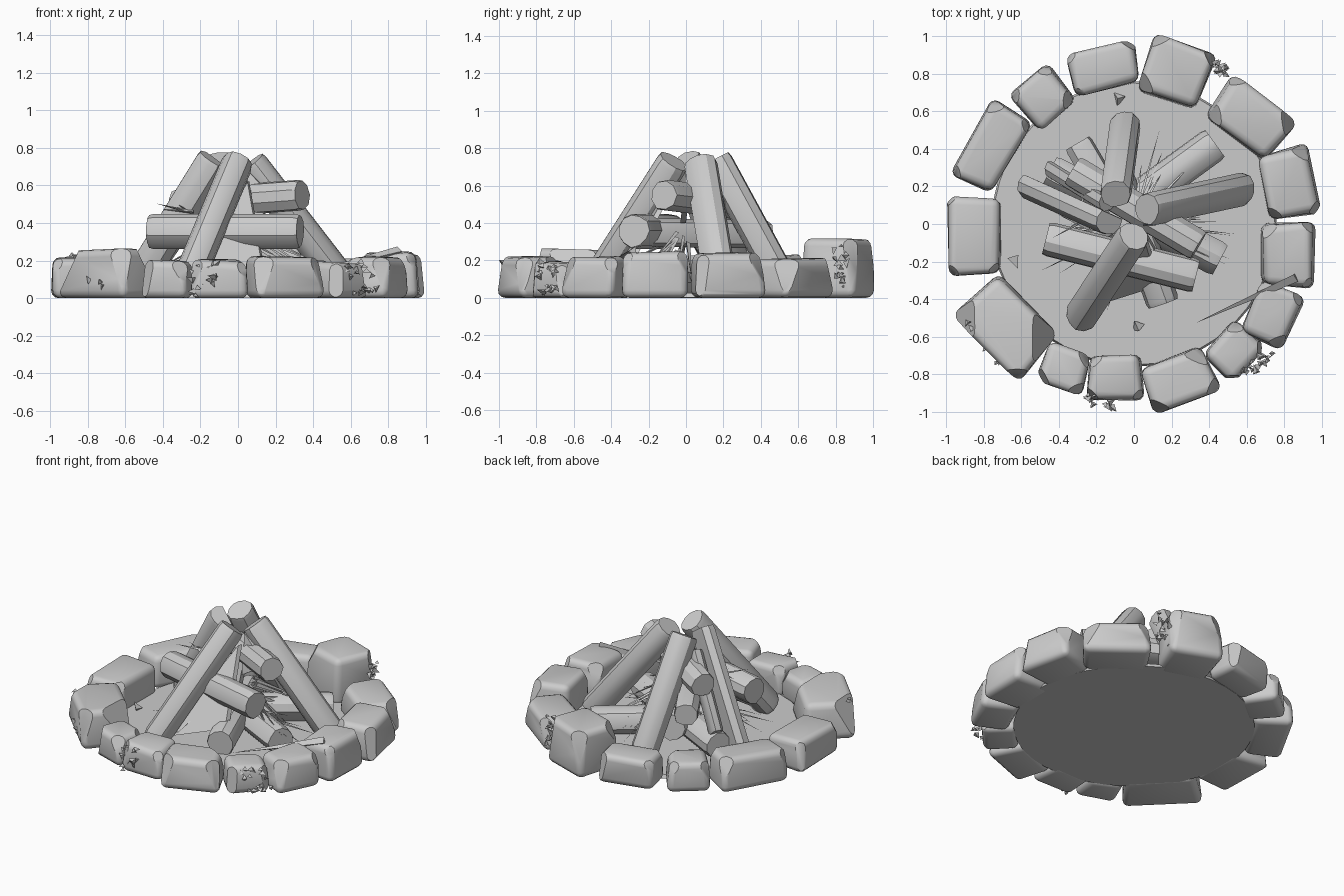
import bpy, bmesh, math, random
from mathutils import Vector as V, Matrix

if "Cube" in bpy.data.objects:
    bpy.data.objects.remove(bpy.data.objects["Cube"])

random.seed(7)
R = random.uniform


def finish(bm, name, smooth=None):
    bmesh.ops.recalc_face_normals(bm, faces=bm.faces)
    me = bpy.data.meshes.new(name)
    bm.to_mesh(me)
    bm.free()
    ob = bpy.data.objects.new(name, me)
    bpy.context.collection.objects.link(ob)
    if smooth:
        bpy.ops.object.select_all(action='DESELECT')
        ob.select_set(True)
        bpy.context.view_layer.objects.active = ob
        bpy.ops.object.shade_smooth_by_angle(angle=math.radians(smooth))
    return ob


def stone(i, x, y, w, d, out, h, cut=.03):
    """Jittered rounded wedge block with chipped corners."""
    bm = bmesh.new()
    bmesh.ops.create_cube(bm, size=1)
    for v in bm.verts:
        s = 1.03 if v.co.y > 0 else 0.94
        t = 0.95 if v.co.z > 0 else 1
        jz = R(-.012, .012) if v.co.z > 0 else 0
        v.co = V((v.co.x * w * s * t + R(-.012, .012),
                  v.co.y * d * t + R(-.012, .012), (v.co.z + .5) * h + jz))
    bmesh.ops.bevel(bm, geom=bm.edges[:], offset=.042, segments=3, profile=.5,
                    affect='EDGES', clamp_overlap=True)
    # two outer corners and one random inner corner knocked off
    for sx, sy, tilt in ((-1, 1, R(.1, .7)), (1, 1, R(.1, .7)), (random.choice((-1, 1)), -1, .7)):
        n = V((sx, sy, tilt)).normalized()
        far = max(v.co.dot(n) for v in bm.verts)
        bmesh.ops.bisect_plane(bm, geom=bm.verts[:] + bm.edges[:] + bm.faces[:],
                               plane_co=n * (far - cut * R(.4, 1)), plane_no=n, clear_outer=True)
        bmesh.ops.holes_fill(bm, edges=[e for e in bm.edges if e.is_boundary])
    bm.transform(Matrix.Translation((x, y, 0)) @ Matrix.Rotation(math.radians(out - 90), 4, 'Z'))
    for v in bm.verts:
        v.co.z = max(v.co.z, 0)
    finish(bm, f"ring_stone_{i}", 35)


def log(name, a, b, r, sides=11, split=False):
    """Log from a to b; a split log has one flat cut side."""
    a, b = V(a), V(b)
    bm = bmesh.new()
    rot = (b - a).to_track_quat('Z', 'Y')
    prof = []
    for k in range(sides):
        t = 2 * math.pi * k / sides
        q = r * R(.95, 1.08)
        p = V((q * math.cos(t), q * math.sin(t), 0))
        if split:
            p.x = min(p.x, .4 * r)
        prof.append(p)
    rings = []
    for t, s in ((0, .93), (.03, 1), (.97, 1), (1, .93)):
        rings.append([bm.verts.new(a.lerp(b, t) + rot @ (p * s)) for p in prof])
    for lo, hi in zip(rings, rings[1:]):
        for k in range(sides):
            m = (k + 1) % sides
            bm.faces.new((lo[k], lo[m], hi[m], hi[k]))
    bm.faces.new(rings[0])
    bm.faces.new(rings[-1])
    for v in bm.verts:
        v.co.z = max(v.co.z, .01)
    finish(bm, name, 32)


def splinter(bm, a, b, r):
    """Thin three-sided spike."""
    a, b = V(a), V(b)
    rot = (b - a).to_track_quat('Z', 'Y')
    base = [bm.verts.new(a + rot @ V((r * math.cos(t), r * math.sin(t), 0))) for t in (0, 2.1, 4.2)]
    tip = bm.verts.new(b)
    bm.faces.new(base)
    for k in range(3):
        bm.faces.new((base[k], base[(k + 1) % 3], tip))


def chip(bm, c, s):
    """Small irregular tetrahedral flake."""
    turn = Matrix.Rotation(R(0, 6.28), 3, V((R(-1, 1), R(-1, 1), R(.2, 1))))
    vs = []
    for p in ((1, 0, -.4), (-.6, .9, -.4), (-.6, -.9, -.4), (0, 0, .6)):
        q = V(c) + turn @ (V(p) * s * R(.6, 1.2))
        vs.append(bm.verts.new((q.x, q.y, max(q.z, 0))))
    for f in ((0, 1, 2), (0, 1, 3), (1, 2, 3), (0, 2, 3)):
        bm.faces.new([vs[k] for k in f])


# ground inside the ring
bm = bmesh.new()
bmesh.ops.create_cone(bm, cap_ends=True, segments=40, radius1=.76, radius2=.75, depth=.025)
bmesh.ops.translate(bm, verts=bm.verts, vec=(0, 0, .0145))
finish(bm, "ground_disc", 35)

# stone ring: x, y, width, depth, outward angle, height (, corner cut)
for i, s in enumerate((
        (-.855, -.06, .42, .28, 180, .21), (-.755, .41, .46, .25, 150, .23),
        (-.485, .67, .27, .26, 130, .20), (-.16, .83, .37, .23, 103, .21),
        (.22, .81, .35, .32, 70, .32, .05), (.62, .56, .42, .28, 53, .215, .05),
        (.82, .215, .37, .28, 12, .24, .05), (.82, -.16, .35, .28, 0, .24),
        (.735, -.48, .31, .26, -24, .22), (.53, -.68, .27, .23, -43, .19),
        (.24, -.83, .37, .26, -69, .22, .04), (-.1, -.82, .29, .25, -90, .20),
        (-.37, -.77, .25, .23, -108, .20), (-.68, -.545, .50, .33, -135, .26, .09))):
    stone(i + 1, *s)

# leaning tepee logs
log("leaning_log_front", (-.285, -.5, .05), (0, -.065, .73), .086)
log("leaning_log_right", (.58, .19, .06), (.07, .08, .72), .086)
log("leaning_log_back", (-.05, .53, .06), (-.1, .16, .74), .084)
log("leaning_log_left", (-.55, .21, .06), (-.13, .02, .74), .085, split=True)

# crossed logs stacked inside
log("stacked_log_low", (-.47, -.08, .36), (.33, -.28, .36), .092)
log("stacked_log_high", (-.33, .28, .5), (.34, -.12, .55), .085, 9)
log("stacked_log_cross", (-.3, .43, .34), (.08, -.22, .35), .08, 9)
log("ground_log_1", (.46, -.19, .11), (-.45, .28, .11), .09)
log("ground_log_2", (.43, .43, .11), (-.3, -.1, .12), .09)
log("ground_log_3", (.16, -.42, .1), (-.1, .3, .15), .09)
log("split_log_left", (-.43, .3, .2), (-.14, .12, .62), .06, 9, True)

# stick resting over the stones
bm = bmesh.new()
splinter(bm, (.86, -.28, .25), (.32, -.53, .12), .03)
finish(bm, "loose_stick")

# bark slabs between the logs
for i, tri in enumerate((((-.25, -.45, .05), (.13, -.33, .16), (.05, -.07, .62)),
                         ((.05, 0, .68), (.22, -.02, .5), (.05, -.03, .4)))):
    bm = bmesh.new()
    f = bm.faces.new([bm.verts.new(p) for p in tri])
    r = bmesh.ops.extrude_face_region(bm, geom=[f])
    bmesh.ops.translate(bm, verts=[v for v in r['geom'] if isinstance(v, bmesh.types.BMVert)],
                        vec=(.01, .03, 0))
    finish(bm, f"bark_slab_{i + 1}")

# kindling bundles, each fanning around a heading
bm = bmesh.new()
for heading, n in ((-5, 20), (62, 16), (205, 14), (250, 8), (150, 8)):
    for _ in range(n):
        t = math.radians(heading + R(-22, 22))
        q, z = R(.3, .56), R(.04, .2)
        splinter(bm, (.12 * math.cos(t), .12 * math.sin(t), R(.1, .35)),
                 (q * math.cos(t), q * math.sin(t), z), R(.008, .016))
for _ in range(6):
    splinter(bm, (-.2 + R(-.08, .08), R(-.1, .2), .46), (R(-.45, -.3), R(-.1, .25), R(.46, .53)), .012)
finish(bm, "kindling")

# stone flakes: cluster centre, spread, lowest and highest z, count
bm = bmesh.new()
for x, y, s, z0, z1, n in ((-.79, -.62, .15, .03, .26, 26), (-.17, -.94, .08, .01, .19, 16),
                           (.65, -.75, .1, .02, .2, 18), (.44, .83, .06, .05, .28, 18)):
    t = math.atan2(y, x)
    for _ in range(n):
        u, o = R(-s, s), R(-.03, .03)
        chip(bm, (x - u * math.sin(t) + o * math.cos(t),
                  y + u * math.cos(t) + o * math.sin(t), R(z0, z1)), R(.016, .032))
for x, y in ((-.08, .67), (-.64, -.19), (.02, -.55), (.35, -.08)):
    chip(bm, (x, y, .045), .045)
finish(bm, "stone_flakes")
